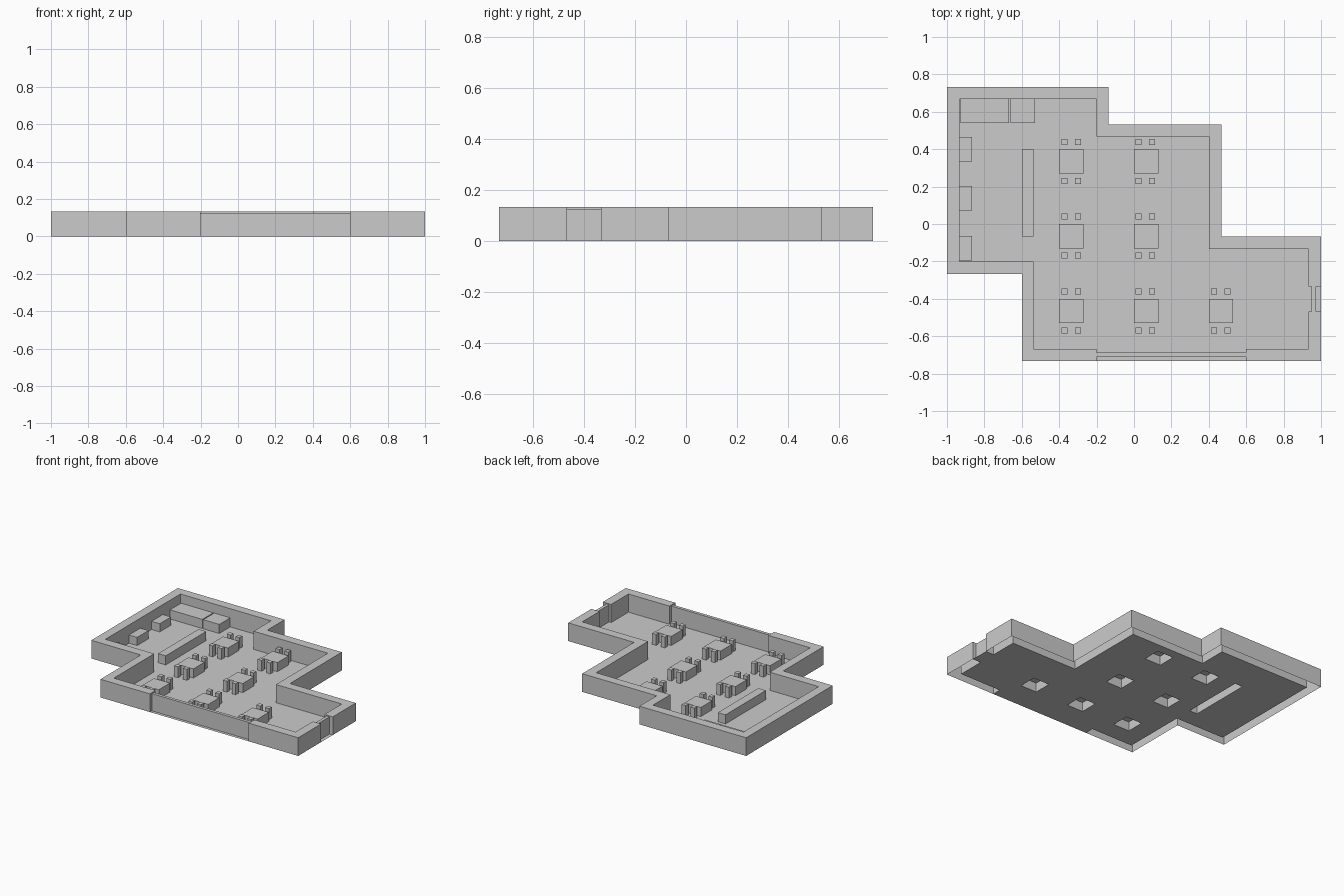
import bpy

if "Cube" in bpy.data.objects:
    bpy.data.objects.remove(bpy.data.objects["Cube"])

H = 0.133      # wall height
U = 0.0667     # furniture height


def make(name, verts, faces):
    me = bpy.data.meshes.new(name)
    me.from_pydata(verts, [], faces)
    ob = bpy.data.objects.new(name, me)
    bpy.context.collection.objects.link(ob)
    return ob


def prism(name, pts, h):
    """Open-bottomed block raised from a counter-clockwise outline."""
    n = len(pts)
    verts = [(x, y, 0) for x, y in pts] + [(x, y, h) for x, y in pts]
    faces = [(i, (i + 1) % n, (i + 1) % n + n, i + n) for i in range(n)]
    return make(name, verts, faces + [tuple(range(n, 2 * n))])


def block(name, x0, x1, y0, y1, h):
    return prism(name, [(x0, y0), (x1, y0), (x1, y1), (x0, y1)], h)


# Walls: two runs separated by the wide front window and the side door
prism("corner_wall", [(0.6, -0.733), (1, -0.733), (1, -0.467), (0.933, -0.467),
                      (0.933, -0.667), (0.6, -0.667)], H)
outer = [(1, -0.333), (1, -0.067), (0.467, -0.067), (0.467, 0.533), (-0.136, 0.533),
         (-0.136, 0.733), (-1, 0.733), (-1, -0.267), (-0.6, -0.267), (-0.6, -0.733),
         (-0.2, -0.733)]
inner = [(0.933, -0.333), (0.933, -0.133), (0.4, -0.133), (0.4, 0.467), (-0.2, 0.467),
         (-0.2, 0.667), (-0.933, 0.667), (-0.933, -0.2), (-0.538, -0.2), (-0.538, -0.667),
         (-0.2, -0.667)]
prism("main_wall", outer + inner[::-1], H)

# Window and door panels set in the openings
block("front_window", -0.2, 0.6, -0.71, -0.687, 0.126)
block("side_door", 0.95, 0.973, -0.467, -0.333, 0.126)

# Serving counter and kitchen units
holes = [(-0.6, -0.538, -0.067, 0.4)]
block("counter", *holes[0], U)
block("long_kitchen_unit", -0.928, -0.667, 0.54, 0.667, U)
block("short_kitchen_unit", -0.66, -0.53, 0.54, 0.667, U)
for i, y in enumerate((0.334, 0.073, -0.195)):
    block(f"side_unit_{i}", -0.933, -0.867, y, y + 0.131, 0.06)

# Tables, each with two chairs behind and two in front
T, C = 0.13, 0.032
for n, (x, y) in enumerate([(-0.4, 0.4), (0, 0.4), (-0.4, 0), (0, 0),
                            (-0.4, -0.4), (0, -0.4), (0.4, -0.4)]):
    rect = (x, x + T, y - T, y)
    holes.append(rect)
    block(f"table_{n}", *rect, U)
    left = x + (0.013 if x else 0.008)
    for k, cy in enumerate((y + 0.023, y - T - 0.023 - C)):
        for j, cx in enumerate((left, left + 0.071)):
            block(f"chair_{n}_{k}{j}", cx, cx + C, cy, cy + C, 0.08)

# Floor: grid cells inside the rooms and doorways, open under counter and tables
rooms = [(-0.933, -0.2, -0.2, 0.667), (-0.538, 0.4, -0.667, 0.467),
         (0.4, 0.933, -0.667, -0.133), (-0.2, 0.6, -0.733, -0.667),
         (0.933, 1, -0.467, -0.333)]
xs = sorted({v for r in rooms + holes for v in r[:2]})
ys = sorted({v for r in rooms + holes for v in r[2:]})


def inside(rects, x, y):
    return any(a < x < b and c < y < d for a, b, c, d in rects)


W = len(xs)
faces = []
for j in range(len(ys) - 1):
    for i in range(W - 1):
        cx, cy = (xs[i] + xs[i + 1]) / 2, (ys[j] + ys[j + 1]) / 2
        if inside(rooms, cx, cy) and not inside(holes, cx, cy):
            a = j * W + i
            faces.append((a, a + 1, a + 1 + W, a + W))
used = sorted({v for f in faces for v in f})
index = {v: k for k, v in enumerate(used)}
make("floor", [(xs[v % W], ys[v // W], 0) for v in used],
     [tuple(index[v] for v in f) for f in faces])
